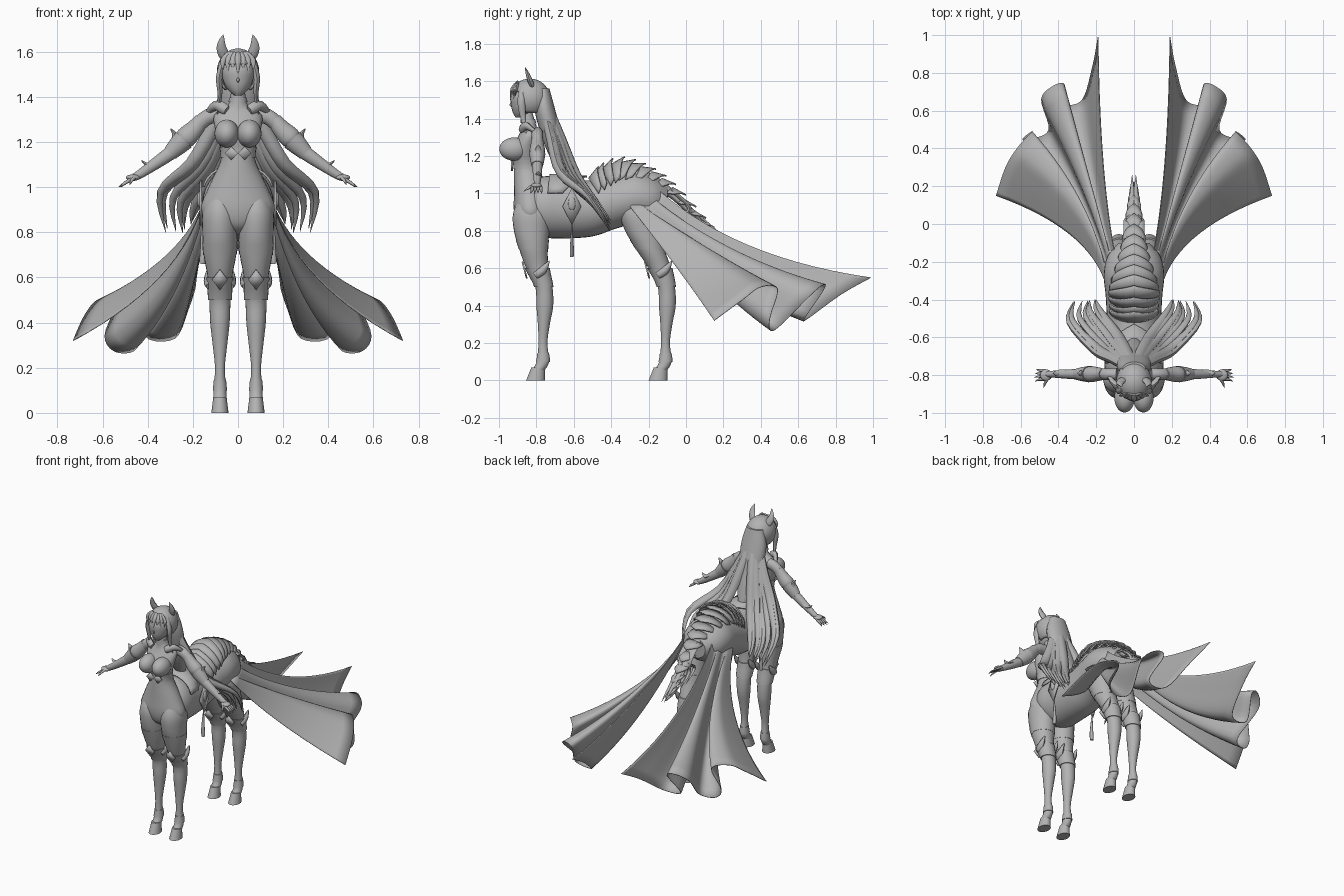
import bpy, bmesh, math, random
from mathutils import Vector, Matrix

random.seed(4)
if "Cube" in bpy.data.objects:
    bpy.data.objects.remove(bpy.data.objects["Cube"], do_unlink=True)

tone = (.45, .45, .45, 1)
grey = bpy.data.materials.new("plain grey")
grey.use_nodes = True
grey.diffuse_color = tone
grey.node_tree.nodes["Principled BSDF"].inputs["Base Color"].default_value = tone

X, Y, Z = Vector((1, 0, 0)), Vector((0, 1, 0)), Vector((0, 0, 1))


def finish(name, bm, both=False, thick=0, angle=45):
    """Turn a bmesh into a smooth object, with optional mirroring and thickness."""
    bmesh.ops.recalc_face_normals(bm, faces=bm.faces)
    mesh = bpy.data.meshes.new(name)
    bm.to_mesh(mesh)
    bm.free()
    mesh.materials.append(grey)
    mesh.shade_smooth()
    mesh.set_sharp_from_angle(angle=math.radians(angle))
    part = bpy.data.objects.new(name, mesh)
    bpy.context.scene.collection.objects.link(part)
    if thick:
        solid = part.modifiers.new("thickness", "SOLIDIFY")
        solid.thickness, solid.offset = thick, 0
    if both:
        part.modifiers.new("mirror", "MIRROR")


def smooth_path(points, steps=4):
    """Catmull-Rom curve through tuples of any length."""
    knots = [Vector(p) for p in points]
    knots = [knots[0], *knots, knots[-1]]
    curve = []
    for before, start, end, after in zip(knots, knots[1:], knots[2:], knots[3:]):
        leave, arrive = (end - before) / 2, (after - start) / 2
        for k in range(steps):
            t = k / steps
            ease = t * t * (3 - 2 * t)
            curve.append(start.lerp(end, ease) + leave * t * (1 - t) ** 2 - arrive * t * t * (1 - t))
    return curve + [knots[-1]]


def add_tube(bm, path, axes=None, sides=16):
    """Elliptical rings along a path of (x, y, z, radius, other radius)."""
    centres = [Vector(p[:3]) for p in path]
    rings = []
    for i, (centre, p) in enumerate(zip(centres, path)):
        if axes:
            across, over = axes
        else:
            ahead = centres[min(i + 1, len(path) - 1)] - centres[max(i - 1, 0)]
            across = Y.cross(ahead).normalized()
            over = ahead.cross(across).normalized()
        turns = [math.tau * k / sides for k in range(sides)]
        rings.append([bm.verts.new(centre + across * p[3] * math.cos(s) + over * p[4] * math.sin(s))
                      for s in turns])
    for ring, following in zip(rings, rings[1:]):
        for k in range(sides):
            bm.faces.new((ring[k - 1], ring[k], following[k], following[k - 1]))
    bm.faces.new(rings[0])
    bm.faces.new(rings[-1])


def tube(name, path, axes=None, both=False, sides=24):
    bm = bmesh.new()
    add_tube(bm, path, axes, sides)
    finish(name, bm, both)


def tapers(name, strands, radius, flat=.6, both=True):
    """Strands that swell a little and end in a point."""
    bm = bmesh.new()
    for strand in strands:
        curve = smooth_path(strand)
        path = []
        for i, p in enumerate(curve):
            t = i / (len(curve) - 1)
            size = radius * max(math.sin(math.pi * (.3 + .7 * t)), .03)
            path.append((*p, size, size * flat))
        add_tube(bm, path, sides=8)
    finish(name, bm, both)


def column(profile):
    """Upright path on the centre line from (z, front, back, half width)."""
    return smooth_path([(0, (f + b) / 2, z, w, (b - f) / 2) for z, f, b, w in profile])


def shell(name, path, low, high, grow, both=False):
    """Close-fitting band around the part of a path between two heights."""
    band = [(*p[:3], p[3] * grow, p[4] * grow) for p in path if low < p[2] < high]
    tube(name, band, (X, Y), both)


def ball(name, centre, size, both=False, keep=None):
    bm = bmesh.new()
    place = Matrix.Translation(centre) @ Matrix.Diagonal((*size, 1))
    bmesh.ops.create_uvsphere(bm, u_segments=28, v_segments=18, radius=1, matrix=place)
    if keep:
        gone = [f for f in bm.faces if not keep(f.calc_center_median())]
        bmesh.ops.delete(bm, geom=gone, context="FACES")
    finish(name, bm, both, .008 if keep else 0)


def add_sheet(bm, rows):
    rows = [[bm.verts.new(p) for p in row] for row in rows]
    for row, following in zip(rows, rows[1:]):
        for k in range(len(row) - 1):
            bm.faces.new((row[k], row[k + 1], following[k + 1], following[k]))


def add_scale(bm, centre, along, width, height, length, lift):
    """Curved plate that comes to a point at its rear middle."""
    up = X.cross(along).normalized()
    rows = []
    for run in (0, .5, 1):
        row = []
        for k in range(-5, 6):
            bend = k / 5 * 1.4
            row.append(centre + X * width * math.sin(bend) + along * length * run * (1 - .12 * abs(k))
                       + up * (height * (math.cos(bend) - 1) + lift * run))
        rows.append(row)
    add_sheet(bm, rows)


def diamond(name, centre, across, down):
    """Thin four-pointed plate."""
    bm = bmesh.new()
    centre = Vector(centre)
    bm.faces.new([bm.verts.new(centre + arm) for arm in (across, down, -across, -down)])
    finish(name, bm, True, .009)


# Human upper body
torso = column([(.79, -.85, -.78, .03), (.83, -.9, -.74, .11), (.9, -.92, -.74, .163), (1, -.92, -.75, .13),
                (1.1, -.92, -.77, .083), (1.16, -.92, -.79, .075), (1.24, -.93, -.79, .098),
                (1.32, -.89, -.78, .105), (1.36, -.88, -.8, .045), (1.43, -.88, -.82, .03)])
tube("torso", torso, (X, Y))
shell("under_bust_band", torso, 1.12, 1.19, 1.06)
shell("collar", torso, 1.37, 1.41, 1.12)
ball("bust", (.05, -.92, 1.237), (.054, .078, .062), True)
diamond("bodice_point", (.03, -.93, 1.15), X * .03, Z * .03)
tapers("shoulder_strap", [[(.05, -.88, 1.34), (.1, -.85, 1.36), (.15, -.78, 1.31)]], .025, .8)

# Head
face = column([(1.405, -.91, -.87, .014), (1.43, -.925, -.83, .043), (1.47, -.935, -.8, .066),
               (1.53, -.935, -.78, .074), (1.59, -.89, -.8, .03)])
tube("face", face, (X, Y))
ball("nose", (0, -.933, 1.475), (.006, .01, .012))
ball("eye", (.03, -.917, 1.495), (.017, .01, .009), True)
ball("hair_cap", (0, -.835, 1.51), (.09, .104, .1),
     keep=lambda c: (c.z > 1.55 or c.y > -.87) and c.z > 1.43)
tapers("ear", [[(.055, -.82, 1.57), (.074, -.84, 1.62), (.066, -.86, 1.675)]], .024)
fringe = []
for k in range(-3, 4):
    x = k * .022
    fringe.append([(x / 2, -.9, 1.595), (x, abs(x) * .35 - .93, 1.56),
                   (x, abs(x) * .4 - .94, 1.5 + k % 2 * .02)])
tapers("fringe", fringe, .014, both=False)
tapers("side_lock", [[(.06, -.87, 1.57), (.083, -.88, 1.49), (.08, -.87, 1.4), (.095, -.85, 1.3)]], .014, 1.5)
tube("back_hair", column([(1.56, -.8, -.73, .06), (1.45, -.81, -.7, .09), (1.3, -.77, -.66, .085),
                          (1.2, -.73, -.63, .07), (1.08, -.66, -.6, .03)]), (X, Y))

# Long locks blended between an inner and an outer guide
inner = [(.01, -.73, 1.45), (.05, -.66, 1.28), (.1, -.58, 1.1), (.19, -.46, .94), (.22, -.4, .87)]
outer = [(.05, -.75, 1.42), (.1, -.72, 1.28), (.2, -.67, 1.1), (.335, -.52, .97), (.31, -.41, .79)]
locks = []
for k in range(8):
    stray = (X + Z) * random.uniform(-.03, .02)
    locks.append([Vector(p).lerp(Vector(q), k / 7) + stray * i / 4 for i, (p, q) in enumerate(zip(inner, outer))])
tapers("long_hair_locks", locks, .032, .8)


# Arms and hands
def limb(name, points):
    """Slightly flattened sleeve-like part from (x, z, radius)."""
    tube(name, smooth_path([(x, -.795, z, r, r * .9) for x, z, r in points]), both=True)


limb("arm", [(.09, 1.32, .035), (.15, 1.3, .034), (.25, 1.19, .028), (.3, 1.15, .031), (.43, 1.06, .02),
             (.47, 1.04, .015)])
limb("sleeve", [(.16, 1.3, .032), (.19, 1.26, .04), (.23, 1.22, .047), (.25, 1.2, .035)])
limb("elbow_guard", [(.24, 1.21, .048), (.27, 1.18, .042), (.3, 1.15, .034)])
tapers("elbow_spike", [[(.29, -.79, 1.18), (.28, -.79, 1.23), (.3, -.79, 1.26)]], .013, 1.5)
tapers("wrist_spike", [[(.36, -.79, 1.12), (.4, -.79, 1.1), (.43, -.79, 1.12)]], .01, 2)
ball("palm", (.465, -.8, 1.042), (.032, .03, .014), True)
fingers = [[(.45, -.81, 1.05), (.47, -.84, 1.03), (.48, -.87, 1.01)]]
for k in range(4):
    y = .016 * k - .823
    fingers.append([(.47, y, 1.037), (.5, y, 1.018), (.53 - .006 * abs(k - 1), y + .005 * (k - 2), 1)])
tapers("fingers", fingers, .008, 1)

# Horse body from (y, belly, back, half width)
barrel = [(-.87, .85, 1.02, .11), (-.77, .77, 1.09, .155), (-.65, .76, 1.08, .15), (-.5, .77, 1.07, .145),
          (-.38, .81, 1.1, .15), (-.27, .84, 1.12, .16), (-.17, .85, 1.09, .14), (-.1, .9, 1.04, .08)]
tube("horse_body", smooth_path([(0, y, (low + top) / 2, w, (top - low) / 2) for y, low, top, w in barrel]),
     (X, Z), sides=32)

# Legs from (z, offset back, half width, half depth); the rear thighs lean forward
profile = [(1, -.02, .03, .05), (.9, -.02, .076, .098), (.8, -.02, .078, .095), (.7, -.01, .072, .076),
           (.6, .01, .054, .06), (.5, .045, .047, .046), (.4, .05, .043, .045), (.3, .045, .032, .032),
           (.2, .04, .022, .024), (.1, .04, .028, .033), (.05, .01, .03, .035)]
for label, base, lean in (("front", -.805, 0), ("rear", -.15, .3)):
    leg = smooth_path([(.08, base + back - lean * max(z - .6, 0), z, w, d) for z, back, w, d in profile])
    tube(label + "_leg", leg, (X, Y), True)
    hoof = [(.08, base + z * .2, z, .038 - z * .12, .05 - z * .2) for z in (.07, .035, 0)]
    tube(label + "_hoof", hoof, (X, Y), True)
    shell(label + "_fetlock_band", leg, .09, .16, 1.12, True)
    shell(label + "_thigh_cuff", leg, .69, .76, 1.03, True)
    shell(label + "_knee_guard", leg, .49, .61, 1.12, True)
    wings = []
    for side in (-.045, .045):
        x = .08 + side
        wings.append([(x, base, .56), (x + side / 5, base + .04, .59), (x + side / 5, base + .075, .64)])
    tapers(label + "_knee_wings", wings, .02, 1.2)
    diamond(label + "_knee_crest", (.08, base - .058, .59), X * .035, Z * .045 - Y * .012)

# Saddle cloth, rump scales and armoured tail
bm = bmesh.new()
add_scale(bm, Vector((0, -.73, 1.1)), Y - Z * .1, .155, .12, .2, .01)
finish("saddle_cloth", bm, thick=.01)
spine = smooth_path([(-.52, 1.08, .13), (-.35, 1.165, .13), (-.13, 1.08, .07), (.08, .86, .035), (.17, .75, .02)])
bm = bmesh.new()
for (y, z, width), following in zip(spine, spine[1:]):
    along = Vector((0, following[0] - y, following[1] - z)).normalized()
    add_scale(bm, Vector((0, y, z)), along, width, width * .9, .08, .025)
finish("rump_scales", bm, thick=.008)
tube("tail_core", [(0, y, z - w * .6, w * .7, w * .5) for y, z, w in spine], (X, Z))
feathers = []
for k in range(5):
    x, y, z = .01 + .007 * k, .26 - .05 * k, .72 + .015 * k
    feathers.append([(x, -.08, 1.02), (x, .02, .92), (x, y - .1, z + .08), (x, y, z)])
tapers("tail_feathers", feathers, .018)

# Hip ornament with tassel
diamond("hip_shield", (.165, -.61, .93), Y * .05, Z * .1)
ball("hip_gem", (.17, -.61, .945), (.012, .02, .035), True)
tapers("tassel", [[(.158, -.61, .66), (.155, -.61, .72), (.16, -.61, .86)]], .014, .8)

# Flowing cape: pleated hem joined to the hip by sagging curves
hem = smooth_path([(.19, .99, .55), (.22, .83, .46), (.28, .65, .33), (.41, .64, .34), (.37, .74, .49),
                   (.43, .73, .51), (.49, .66, .45), (.45, .5, .29), (.54, .45, .27), (.59, .45, .34),
                   (.54, .49, .49), (.62, .4, .5), (.68, .3, .43), (.73, .15, .32)], 5)
rows = []
for i, end in enumerate(hem):
    f = i / (len(hem) - 1)
    root = Vector((.1, -.16, 1.03)).lerp(Vector((.155, -.3, .93)), f)
    reach = Vector((.36 - .19 * f, .36 + .26 * f, .78 - .2 * f))
    sag = Vector(a + (b - a) * r for a, b, r in zip(root, end, reach))
    sag.x += .05 * (1 - f)
    rows.append([root.lerp(sag, k / 14).lerp(sag.lerp(end, k / 14), k / 14) for k in range(15)])
bm = bmesh.new()
add_sheet(bm, rows)
finish("cape", bm, True, .004, 70)
